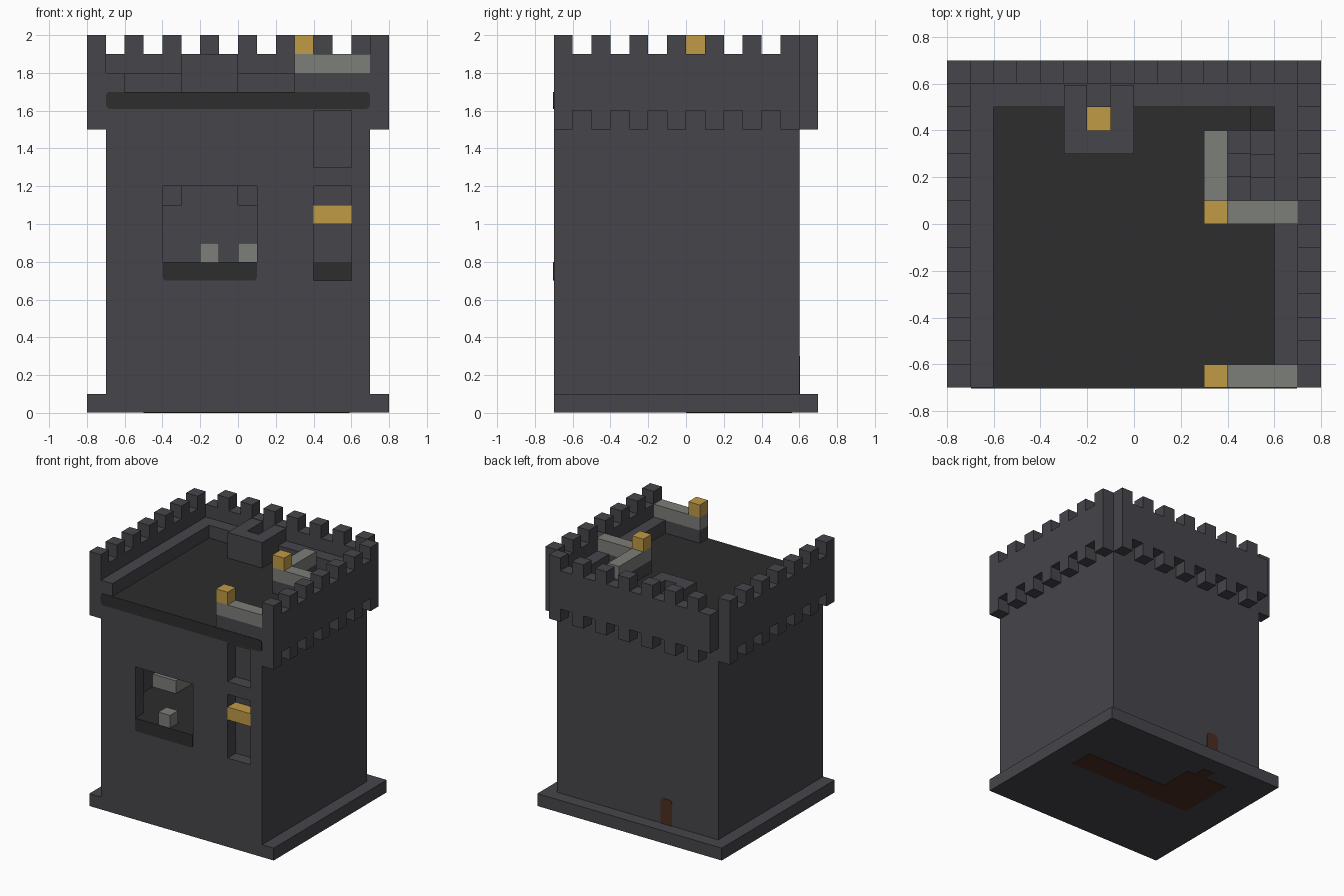
import bpy, bmesh, math
from mathutils import Vector

old = bpy.data.objects.get("Cube")
if old:
    bpy.data.objects.remove(old, do_unlink=True)


def material(name, rgb):
    m = bpy.data.materials.new(name)
    m.use_nodes = True
    m.diffuse_color = (*rgb, 1)
    m.node_tree.nodes["Principled BSDF"].inputs["Base Color"].default_value = (*rgb, 1)
    return m


STONE = material("dark stone", (0.061, 0.059, 0.069))
FLOOR = material("black floor", (0.026, 0.026, 0.026))
GREY = material("pale grey stone", (0.202, 0.209, 0.191))
GOLD = material("gold", (0.527, 0.328, 0.061))
BROWN = material("brown wood", (0.070, 0.027, 0.014))


def finish(name, bm, mat):
    bmesh.ops.recalc_face_normals(bm, faces=bm.faces)
    mesh = bpy.data.meshes.new(name)
    bm.to_mesh(mesh)
    bm.free()
    mesh.materials.append(mat)
    ob = bpy.data.objects.new(name, mesh)
    bpy.context.collection.objects.link(ob)
    return ob


def box(name, mat, x, y, z):
    """Box from (min, max) pairs."""
    bm = bmesh.new()
    bmesh.ops.create_cube(bm, size=1)
    for v in bm.verts:
        for i, (lo, hi) in enumerate((x, y, z)):
            v.co[i] = hi if v.co[i] > 0 else lo
    return finish(name, bm, mat)


def extrude(name, mat, points, depth):
    """Solid from a flat outline and a depth vector."""
    bm = bmesh.new()
    face = bm.faces.new([bm.verts.new(p) for p in points])
    new = bmesh.ops.extrude_face_region(bm, geom=[face])["geom"]
    bmesh.ops.translate(bm, vec=Vector(depth),
                        verts=[g for g in new if isinstance(g, bmesh.types.BMVert)])
    return finish(name, bm, mat)


def plate(name, mat, x, z, y, low, high):
    """Thin upright plate; low and high are the corner radii."""
    pts = []
    corners = [(x[1], z[0], -1, 1, low, 270), (x[1], z[1], -1, -1, high, 0),
               (x[0], z[1], 1, -1, high, 90), (x[0], z[0], 1, 1, low, 180)]
    for cx, cz, sx, sz, r, start in corners:
        for k in range(5 if r else 1):
            a = math.radians(start + k * 22.5)
            if r:
                pts.append((cx + sx * r + r * math.cos(a), y, cz + sz * r + r * math.sin(a)))
            else:
                pts.append((cx, y, cz))
    return extrude(name, mat, pts, (0, 0.006, 0))


def battlement(name, columns, parity, place, depth):
    """Parapet with merlons above and matching teeth below."""
    top, bottom = [], []
    for i in range(columns):
        solid = i % 2 == parity
        for u in (i, i + 1):
            top.append((u / 10 - 0.7, 2.0 if solid else 1.9))
            bottom.append((u / 10 - 0.7, 1.5 if solid else 1.6))
    return extrude(name, STONE, [place(u, z) for u, z in bottom + top[::-1]], depth)


# Plinth with the wooden floor showing underneath
box("plinth", STONE, (-0.8, 0.8), (-0.7, 0.7), (0.003, 0.1))
for x, y in (((-0.5, 0.59), (0, 0.19)), ((-0.5, -0.13), (0.19, 0.46)), ((-0.3, -0.2), (0.46, 0.56))):
    box("wood_underside", BROWN, x, y, (0, 0.006))

# Tower shell, hollowed and pierced
tower = box("tower_walls", STONE, (-0.7, 0.7), (-0.7, 0.6), (0.1, 1.8))
cuts = [
    ((-0.6, 0.6), (-0.6, 0.5), (0.15, 1.6)),    # rooms
    ((-0.6, 0.6), (-0.9, 0.5), (1.7, 2.1)),     # roof terrace
    ((-0.4, 0.1), (-0.9, -0.5), (0.8, 1.2)),    # window
    ((0.4, 0.6), (-0.9, -0.6), (0.7, 1.2)),     # lower niche
    ((0.4, 0.6), (-0.9, -0.6), (1.3, 1.6)),     # upper niche
    ((0.4, 0.6), (0.1, 0.4), (1.5, 1.75)),      # stair opening
    ((0.5, 0.6), (0.3, 0.5), (1.5, 1.75)),
    ((-0.2, -0.1), (0.4, 0.5), (1.5, 1.75)),    # flue
]
bpy.context.view_layer.objects.active = tower
for c in cuts:
    cutter = box("cutter", STONE, *c)
    cutter.hide_render = True
    mod = tower.modifiers.new("cut", "BOOLEAN")
    mod.operation, mod.solver, mod.object = "DIFFERENCE", "EXACT", cutter
    bpy.ops.object.modifier_apply(modifier=mod.name)
    bpy.data.objects.remove(cutter, do_unlink=True)
tower.data.materials.clear()
for m in (STONE, FLOOR):
    tower.data.materials.append(m)
for p in tower.data.polygons:
    walked = any(abs(p.center.z - h) < 0.01 for h in (0.8, 1.7))
    p.material_index = int(p.normal.z > 0.9 and walked)

# Battlements on three sides, front left open, corners left empty
for side, x in (("left", 0.7), ("right", -0.8)):
    battlement(side + "_battlement", 13, 0, lambda u, z: (x, u, z), (0.1, 0, 0))
battlement("back_battlement", 14, 1, lambda u, z: (u, 0.6, z), (0, 0.1, 0))

# Floor edges on the front and the small back door
plate("roof_floor_edge", FLOOR, (-0.698, 0.698), (1.61, 1.7), -0.704, 0.02, 0.02)
plate("window_floor_edge", FLOOR, (-0.4, 0.1), (0.7, 0.8), -0.704, 0.02, 0)
plate("back_door", BROWN, (-0.3, -0.2), (0.1, 0.3), 0.598, 0, 0.03)

# Upper room: floor, niche backing, bench and blocks
box("room_floor", FLOOR, (-0.6, 0.6), (-0.6, 0.5), (0.7, 0.8))
box("niche_back", STONE, (0.3, 0.6), (-0.6, -0.5), (0.2, 1.6))
box("niche_bar", GOLD, (0.4, 0.6), (-0.7, -0.6), (1.0, 1.1))
box("bench", GREY, (-0.6, -0.4), (-0.2, 0.3), (0.8, 0.9))
box("window_block", GREY, (-0.2, -0.1), (-0.7, -0.6), (0.8, 0.9))
box("stool", GREY, (0, 0.1), (-0.3, -0.2), (0.8, 0.9))

# Chimney with an open flue, a wider hearth and the fire
for x in ((-0.3, -0.2), (-0.1, 0)):
    box("chimney_cheek", STONE, x, (0.3, 0.595), (0.8, 1.9))
box("chimney_front", STONE, (-0.2, -0.1), (0.3, 0.4), (0.8, 1.9))
for x in ((-0.4, -0.3), (0, 0.1)):
    box("hearth_side", STONE, x, (0.3, 0.5), (0.8, 1.1))
box("fire", GOLD, (-0.2, -0.1), (0.4, 0.5), (0.8, 0.9))

# Stairs: down towards the front, then back
for i in range(3):
    near, far = 0.3 - i / 10, 0.1 + i / 10
    box("upper_step", STONE, (0.4, 0.5), (near, near + 0.1), (1.3 - i / 10, 1.6 - i / 10))
    box("lower_step", STONE, (0.5, 0.6), (far, far + 0.1), (0.8, 1.3 - i / 10))

# Roof rails: stone course, pale cap and gold post
rails = [((0.3, 0.7), (-0.7, -0.6)), ((0.3, 0.7), (0, 0.1)), ((0.3, 0.4), (0.1, 0.4))]
for x, y in rails:
    box("rail_course", STONE, (x[0], min(x[1], 0.6)), y, (1.7, 1.8))
    box("rail_cap", GREY, x, y, (1.8, 1.9))
for x, y in rails[:2]:
    box("rail_post", GOLD, (0.3, 0.4), y, (1.9, 2.0))
